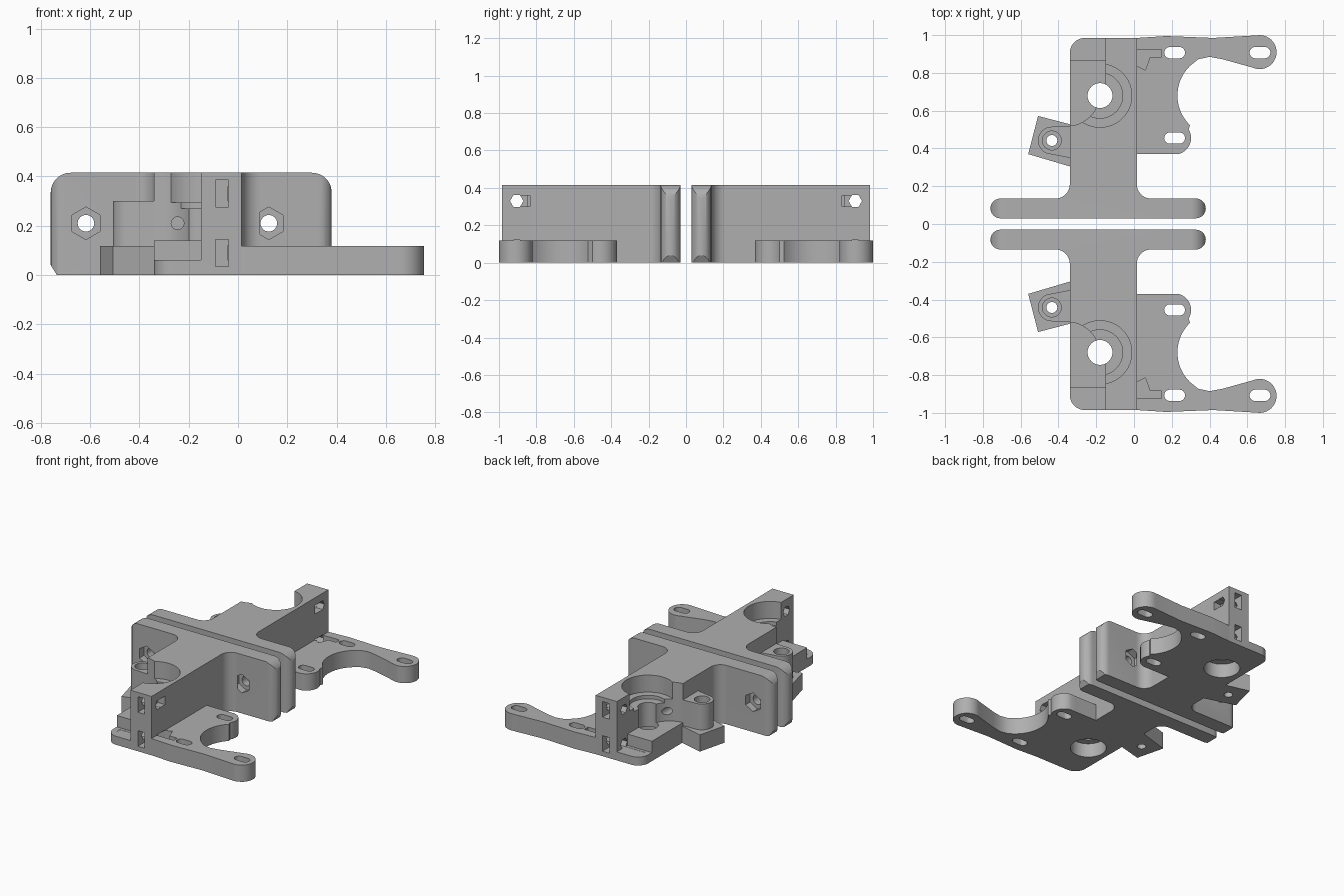
import bpy, bmesh
from math import radians, cos, sin

cube = bpy.data.objects.get("Cube")
if cube:
    bpy.data.objects.remove(cube)

grey = bpy.data.materials.new("plain_grey")
grey.use_nodes = True
COLOUR = (0.43, 0.43, 0.43, 1)
grey.diffuse_color = COLOUR
grey.node_tree.nodes["Principled BSDF"].inputs["Base Color"].default_value = COLOUR

H = 0.415       # full height
PLATE = 0.118   # motor plate height
LEFT, RIGHT = -0.34, 0.015
AXES = {"x": lambda u, v, w: (w, u, v),
        "y": lambda u, v, w: (u, w, v),
        "z": lambda u, v, w: (u, v, w)}


def arc(cx, cy, r, a0, a1, n=12):
    steps = [radians(a0 + (a1 - a0) * i / n) for i in range(n + 1)]
    return [(cx + r * cos(a), cy + r * sin(a)) for a in steps]


def circle(cx, cy, r, n=32, start=0):
    return arc(cx, cy, r, start, start + 360, n)[:-1]


def rect(u0, u1, v0, v1):
    return [(u0, v0), (u1, v0), (u1, v1), (u0, v1)]


def slot(cx, cy, length, r):
    d = length / 2 - r
    return arc(cx + d, cy, r, -90, 90) + arc(cx - d, cy, r, 90, 270)


def prism(name, outline, w0, w1, axis="z"):
    """Extrude a closed outline along an axis."""
    bm = bmesh.new()
    low, high = ([bm.verts.new(AXES[axis](u, v, w)) for u, v in outline] for w in (w0, w1))
    n = len(outline)
    bm.faces.new(low)
    bm.faces.new(high)
    for i in range(n):
        j = (i + 1) % n
        bm.faces.new((low[i], low[j], high[j], high[i]))
    bmesh.ops.recalc_face_normals(bm, faces=bm.faces)
    mesh = bpy.data.meshes.new(name)
    bm.to_mesh(mesh)
    bm.free()
    mesh.materials.append(grey)
    ob = bpy.data.objects.new(name, mesh)
    bpy.context.collection.objects.link(ob)
    return ob


def combine(ob, operation, *tools):
    """Apply boolean tools to a part, then discard them."""
    for t in tools:
        m = ob.modifiers.new("bool", "BOOLEAN")
        m.operation, m.object, m.solver = operation, t, "EXACT"
    bpy.context.view_layer.update()
    graph = bpy.context.evaluated_depsgraph_get()
    mesh = bpy.data.meshes.new_from_object(ob.evaluated_get(graph))
    ob.modifiers.clear()
    ob.data = mesh
    for t in tools:
        bpy.data.objects.remove(t)


def cut(ob, *shapes):
    combine(ob, "DIFFERENCE", *[prism("cutter", *s) for s in shapes])


def finish(ob):
    bpy.ops.object.select_all(action="DESELECT")
    ob.select_set(True)
    bpy.context.view_layer.objects.active = ob
    bpy.ops.object.shade_smooth_by_angle(angle=radians(30))
    m = ob.modifiers.new("front_copy", "MIRROR")
    m.use_axis = (False, True, False)
    m.use_mirror_merge = False


# Flange: rounded ends in plan, rounded top corners, nut traps
FL0, FL1, FX0, FX1 = 0.03, 0.135, -0.76, 0.38
flange = prism("flange", slot((FX0 + FX1) / 2, (FL0 + FL1) / 2, FX1 - FX0, (FL1 - FL0) / 2), 0, H)
front = ([(FX0 + 0.025, 0), (FX1 - 0.025, 0), (FX1, 0.04)]
         + arc(FX1 - 0.08, H - 0.08, 0.08, 0, 90)
         + arc(FX0 + 0.08, H - 0.08, 0.08, 90, 180) + [(FX0, 0.04)])
combine(flange, "INTERSECT", prism("profile", front, 0, 0.2, "y"))
for x in (-0.617, 0.125):
    cut(flange, (circle(x, 0.21, 0.034, 16), 0, 0.2, "y"),
        (circle(x, 0.21, 0.066, 6, 30), 0.085, 0.2, "y"))

# Body: central column with fillets into the flange
R = 0.075
plan = (arc(RIGHT + R, FL1 + R, R, 270, 180) + [(RIGHT, 0.985)]
        + arc(LEFT + 0.08, 0.905, 0.08, 90, 180)
        + arc(LEFT - R, FL1 + R, R, 0, -90))
body = prism("body", plan, 0, H)
HX, HY = -0.18, 0.68
cut(body, (rect(-0.6, -0.15, HY, 1.2), 0.14, 0.6),         # open side
    (rect(-0.6, -0.15, 0.865, 1.2), 0.06, 0.6),            # low step
    (circle(-0.35, 0.685, 0.165, 48), 0.14, 0.6),          # idler clearance
    (circle(HX, HY, 0.168, 48), 0.295, 0.6),               # bearing seat
    (circle(HX, HY, 0.12, 48), 0.27, 0.6),
    (circle(HX, HY, 0.066), -0.1, 0.6),                    # shaft bore
    (circle(HX, HY, 0.118, 48), -0.1, 0.1),                # underside bore
    (circle(-0.245, 0.21, 0.026, 16), 0.35, 0.7, "y"))     # feed hole
for z in (0.09, 0.33):
    cut(body, (rect(-0.092, -0.038, z - 0.055, z + 0.055), 0.85, 1.2, "y"),
        (circle(0.905, z, 0.036, 6), -0.3, 0.2, "x"),
        (rect(0.835, 0.9, z - 0.03, z + 0.03), -0.04, 0.2, "x"))
finish(body)
finish(flange)

# Motor plate: two lugs and a long arm around a concave cut-out
plan = ([(RIGHT, 0.37), (0.19, 0.37)] + arc(0.215, 0.455, 0.087, -80, 32)
        + arc(0.448, 0.68, 0.218, 226, 134, 20)
        + [(0.34, 0.872), (0.4, 0.885), (0.47, 0.872)]
        + arc(0.665, 0.91, 0.09, -115, 100, 20)
        + [(0.42, 0.985), (0.17, 0.995), (RIGHT, 0.985)])
plate = prism("motor_plate", plan, 0, PLATE)
cut(plate, *[(slot(x, y, 0.11, 0.03), -0.1, 0.3)
             for x, y in ((0.215, 0.455), (0.215, 0.907), (0.667, 0.907))])
# Screw access grooves
cut(plate, ([(0, 0.925), (0.145, 0.925), (0.145, 0.885), (0.085, 0.885),
             (0.06, 0.815), (0, 0.845)], 0.06, 0.3))
finish(plate)

# Hinge lug: tilted foot, round boss and web, with a counterbored screw hole
LX, LY = -0.435, 0.442
lug = prism("hinge_lug", [(-0.508, 0.572), (-0.56, 0.37), (LEFT, 0.305), (LEFT, 0.528)], 0, PLATE)
web = [(LEFT, 0.52)] + arc(LX, LY, 0.073, 90, 270, 20) + [(LEFT, 0.35)]
combine(lug, "UNION", prism("web", web, 0.05, 0.3))
cut(lug, (circle(LX, LY, 0.05), 0.25, 0.5), (circle(LX, LY, 0.029), -0.1, 0.5))
finish(lug)
